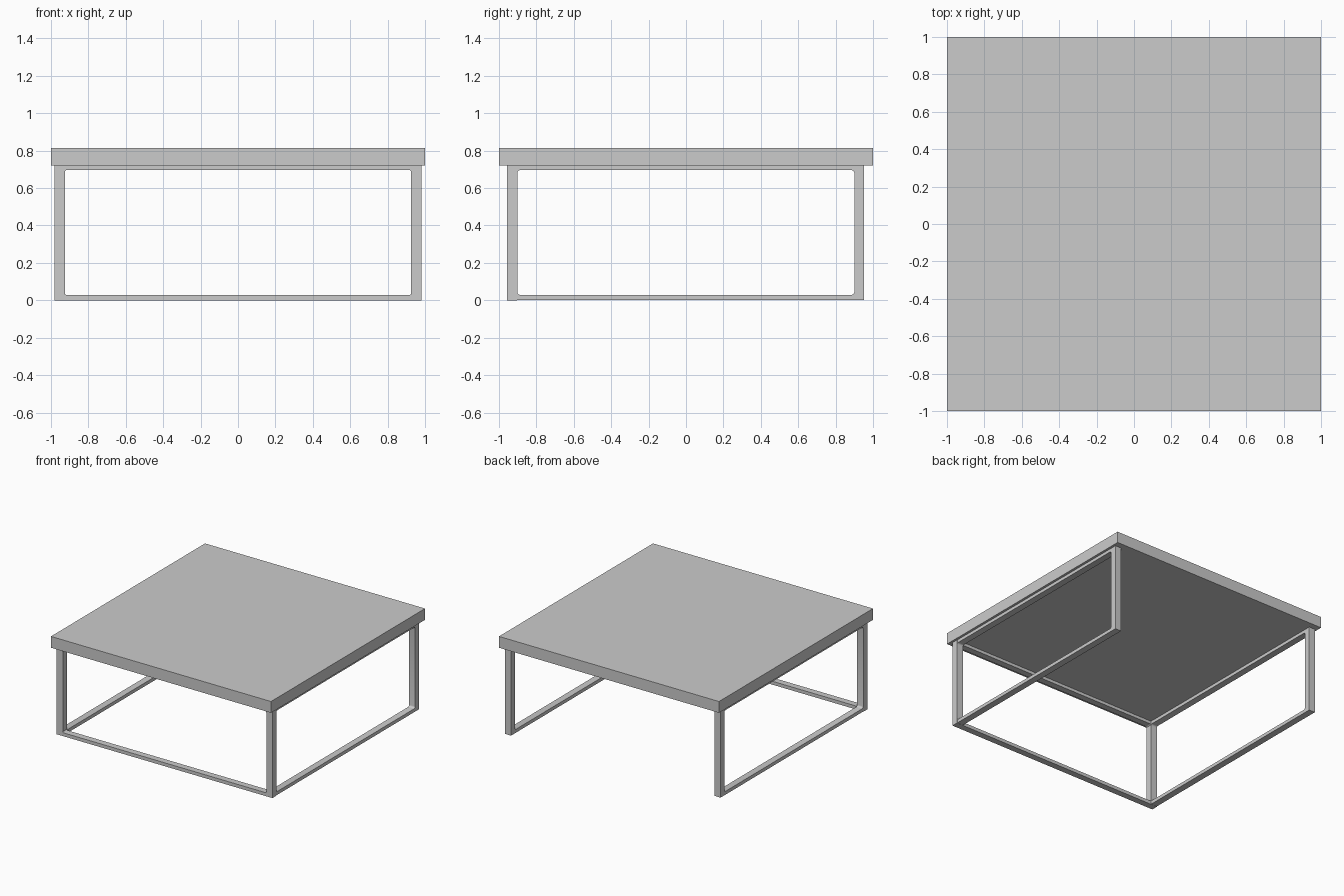
import bpy, math
from mathutils import Matrix

if "Cube" in bpy.data.objects:
    bpy.data.objects.remove(bpy.data.objects["Cube"])


def box(name, lo, hi):
    size = [b - a for a, b in zip(lo, hi)]
    mid = [(a + b) / 2 for a, b in zip(lo, hi)]
    bpy.ops.mesh.primitive_cube_add(size=1, location=mid)
    ob = bpy.context.object
    ob.name = name
    ob.data.transform(Matrix.Diagonal((*size, 1)))
    return ob


def rounded_rect(a0, b0, a1, b1, r=0, steps=4):
    if r == 0:
        return [(a0, b0), (a1, b0), (a1, b1), (a0, b1)]
    pts = []
    centres = [(a1 - r, b1 - r), (a0 + r, b1 - r), (a0 + r, b0 + r), (a1 - r, b0 + r)]
    for i, (ca, cb) in enumerate(centres):
        for s in range(steps + 1):
            t = math.pi / 2 * (i + s / steps)
            pts.append((ca + r * math.cos(t), cb + r * math.sin(t)))
    return pts


def frame(name, outer, inner, depth, matrix):
    """Rectangular loop with a rounded opening, extruded to depth."""
    cu = bpy.data.curves.new(name, 'CURVE')
    cu.dimensions = '2D'
    cu.fill_mode = 'BOTH'
    cu.extrude = depth / 2
    for pts in (rounded_rect(*outer), rounded_rect(*inner, r=0.015)):
        sp = cu.splines.new('POLY')
        sp.points.add(len(pts) - 1)
        for p, (a, b) in zip(sp.points, pts):
            p.co = (a, b, 0, 1)
        sp.use_cyclic_u = True
    ob = bpy.data.objects.new(name, cu)
    bpy.context.collection.objects.link(ob)
    ob.matrix_world = matrix
    bpy.ops.object.select_all(action='DESELECT')
    ob.select_set(True)
    bpy.context.view_layer.objects.active = ob
    bpy.ops.object.convert(target='MESH')
    bpy.ops.object.shade_smooth_by_angle(angle=math.radians(30))
    return ob


TOP_Z = 0.722

# Thick square table top
box("table_top", (-1, -1, TOP_Z), (1, 1, 0.815))

# Front frame stands in the xz plane
stand = Matrix.Rotation(math.pi / 2, 4, 'X')
frame("front_frame", (-0.982, 0, 0.982, TOP_Z), (-0.928, 0.028, 0.928, 0.697),
      0.053, Matrix.Translation((0, -0.9295, 0)) @ stand)

# Side frames stand in the yz plane; the back is left open
turn = Matrix.Rotation(math.pi / 2, 4, 'Z') @ stand
for side, sx in (("left", -1), ("right", 1)):
    frame(side + "_frame", (-0.954, 0.001, 0.951, TOP_Z), (-0.902, 0.029, 0.9, 0.696),
          0.055, Matrix.Translation((sx * 0.9525, 0, 0)) @ turn)
